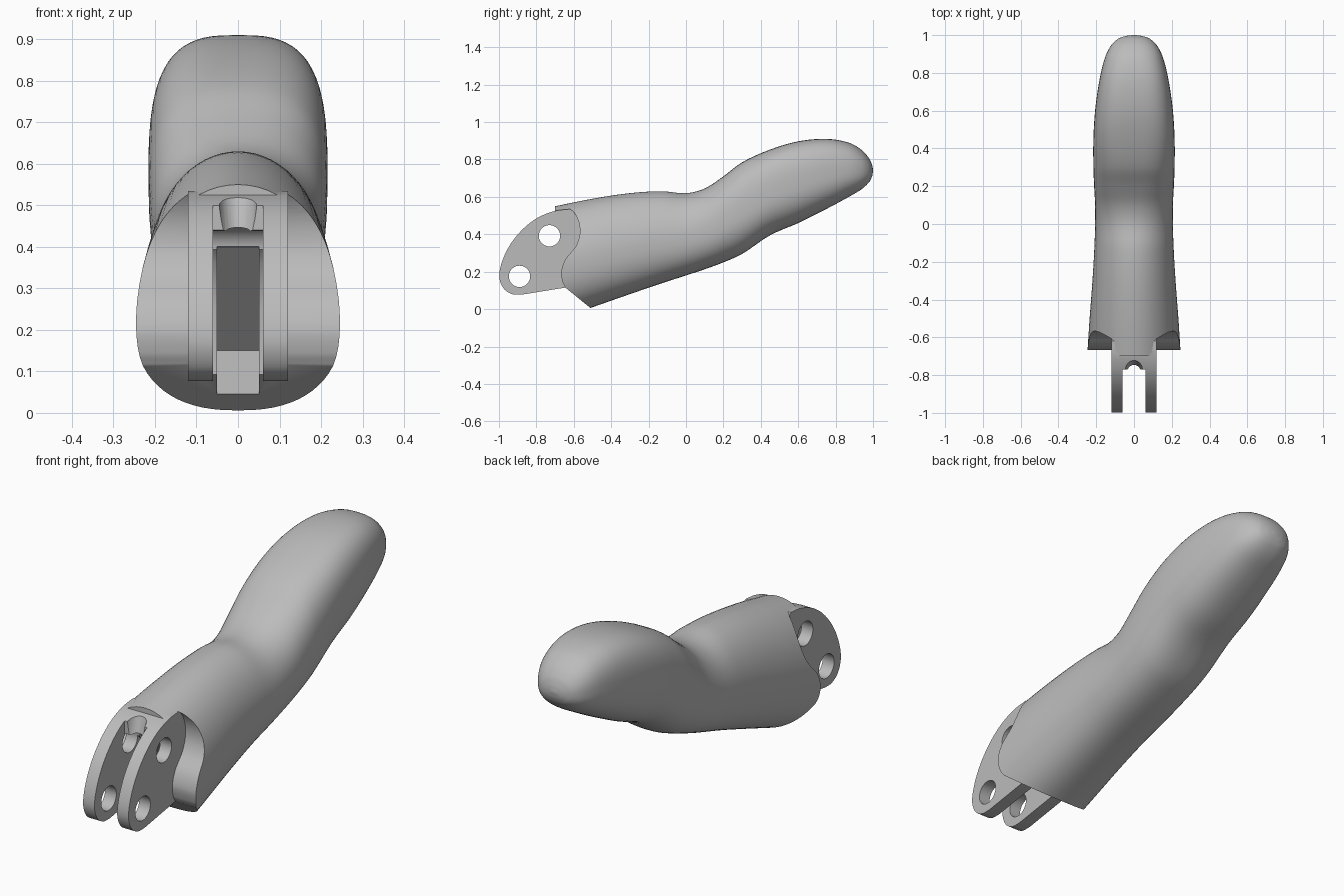
import bpy, bmesh, math

if "Cube" in bpy.data.objects:
    bpy.data.objects.remove(bpy.data.objects["Cube"])

grey = bpy.data.materials.new("matte grey")
grey.use_nodes = True
grey.diffuse_color = (0.5, 0.5, 0.5, 1)
grey.node_tree.nodes["Principled BSDF"].inputs["Base Color"].default_value = (0.5, 0.5, 0.5, 1)


def finish(bm, name):
    bmesh.ops.recalc_face_normals(bm, faces=bm.faces)
    mesh = bpy.data.meshes.new(name)
    bm.to_mesh(mesh)
    bm.free()
    obj = bpy.data.objects.new(name, mesh)
    bpy.context.collection.objects.link(obj)
    mesh.materials.append(grey)
    return obj


def spline(points, steps=6):
    """Smooth curve through rows of numbers; the first number is the parameter."""
    def slope(i, k):
        a, b = points[max(i - 1, 0)], points[min(i + 1, len(points) - 1)]
        return (b[k] - a[k]) / (b[0] - a[0])
    rows = []
    for i, (p, q) in enumerate(zip(points, points[1:])):
        h = q[0] - p[0]
        for s in range(steps):
            t = s / steps
            row = [p[0] + h * t]
            for k in range(1, len(p)):
                row.append((2*t**3 - 3*t*t + 1) * p[k] + (t**3 - 2*t*t + t) * h * slope(i, k)
                           + (3*t*t - 2*t**3) * q[k] + (t**3 - t*t) * h * slope(i + 1, k))
            rows.append(row)
    return rows + [list(points[-1])]


def smooth_path(points):
    """Smooth open path through (y, z) points."""
    dist, rows = 0, []
    for i, p in enumerate(points):
        if i:
            dist += math.dist(p, points[i - 1])
        rows.append((dist, *p))
    return [tuple(r[1:]) for r in spline(rows)]


def slab(name, profile, x0, x1):
    """Extrude a (y, z) profile across x."""
    bm = bmesh.new()
    a = [bm.verts.new((x0, y, z)) for y, z in profile]
    b = [bm.verts.new((x1, y, z)) for y, z in profile]
    n = len(a)
    bm.faces.new(a)
    bm.faces.new(b[::-1])
    for i in range(n):
        bm.faces.new((a[i], b[i], b[(i + 1) % n], a[(i + 1) % n]))
    return finish(bm, name)


def combine(target, tool, operation):
    mod = target.modifiers.new(operation, 'BOOLEAN')
    mod.operation, mod.object, mod.solver = operation, tool, 'EXACT'
    bpy.context.view_layer.objects.active = target
    bpy.ops.object.modifier_apply(modifier=mod.name)
    bpy.data.objects.remove(tool)


# Finger body: y, top z, bottom z, half width, upper roundness
stations = [
    (-0.70, 0.55, -0.06, 0.248, 2.0), (-0.50, 0.59, 0.01, 0.235, 2.0),
    (-0.30, 0.62, 0.08, 0.22, 2.0), (-0.13, 0.63, 0.138, 0.21, 2.0),
    (0.0, 0.62, 0.18, 0.206, 2.1), (0.10, 0.645, 0.213, 0.206, 2.3),
    (0.20, 0.71, 0.25, 0.211, 2.6), (0.30, 0.785, 0.295, 0.215, 2.8),
    (0.45, 0.853, 0.395, 0.215, 3.0), (0.60, 0.897, 0.46, 0.206, 3.0),
    (0.75, 0.91, 0.535, 0.185, 2.9), (0.87, 0.89, 0.60, 0.157, 2.6),
    (0.94, 0.85, 0.642, 0.125, 2.4), (0.98, 0.805, 0.68, 0.085, 2.2),
    (0.995, 0.77, 0.71, 0.045, 2.0), (1.0, 0.745, 0.735, 0.01, 2.0)]

SIDES = 64
bm = bmesh.new()
rings = []
for y, top, bottom, width, round_top in spline(stations, 5):
    middle = bottom + 0.46 * (top - bottom)
    ring = []
    for i in range(SIDES):
        c, s = math.cos(math.tau * i / SIDES), math.sin(math.tau * i / SIDES)
        power = 2 / (round_top if s > 0 else 2.4)
        height = top - middle if s > 0 else middle - bottom
        ring.append(bm.verts.new((math.copysign(abs(c) ** power, c) * width, y,
                                  middle + math.copysign(abs(s) ** power, s) * height)))
    rings.append(ring)
for a, b in zip(rings, rings[1:]):
    for i in range(SIDES):
        j = (i + 1) % SIDES
        bm.faces.new((a[i], a[j], b[j], b[i]))
bm.faces.new(rings[0])
bm.faces.new(rings[-1])
finger = finish(bm, "finger_body")

# S-shaped shoulders either side of the hinge fork
shoulder = smooth_path([(-0.66, 0.56), (-0.61, 0.53), (-0.575, 0.47), (-0.568, 0.40), (-0.59, 0.335),
                        (-0.645, 0.265), (-0.667, 0.20), (-0.66, 0.145), (-0.645, 0.115)])
for side in (-1, 1):
    combine(finger, slab("shoulder_cutter", shoulder + [(-0.8, 0.115), (-0.8, 0.56)],
                         side * 0.12, side * 0.4), 'DIFFERENCE')

# Slanted underside at the front
combine(finger, slab("chin_cutter", [(-0.8, 0.118), (-0.645, 0.115), (-0.51, 0.005), (-0.4, -0.085),
                                     (-0.4, -0.3), (-0.8, -0.3)], -0.5, 0.5), 'DIFFERENCE')

# Hinge fork
tongue = smooth_path([(-0.62, 0.535), (-0.70, 0.525), (-0.79, 0.49), (-0.87, 0.43), (-0.94, 0.345),
                      (-0.985, 0.25), (-0.998, 0.17), (-0.975, 0.11), (-0.93, 0.08), (-0.88, 0.077)])
combine(finger, slab("hinge_fork", tongue + [(-0.645, 0.115), (-0.5, 0.13), (-0.45, 0.3), (-0.55, 0.48)],
                     -0.12, 0.12), 'UNION')

# Slot between the fork plates, then the narrower pocket behind it
combine(finger, slab("slot_cutter", [(-1.1, 0.7), (-0.77, 0.7), (-0.77, 0.44), (-0.70, 0.42), (-0.64, 0.36),
                                     (-0.61, 0.25), (-0.62, 0.05), (-1.1, 0.0)], -0.06, 0.06), 'DIFFERENCE')
combine(finger, slab("pocket_cutter", [(-0.8, 0.42), (-0.67, 0.40), (-0.42, 0.15), (-0.555, 0.05),
                                       (-0.7, -0.06), (-0.8, 0.0)], -0.05, 0.05), 'DIFFERENCE')

# Rounded cord groove at the top of the slot
bm = bmesh.new()
low, high = [], []
for i in range(17):
    a = math.pi * i / 16
    x, d = 0.05 * math.cos(a), 0.05 * math.sin(a)
    low.append(bm.verts.new((0.85 * x, -0.80 + d, 0.435)))
    high.append(bm.verts.new((x, -0.755 + d, 0.57)))
for front, ring, z in ((-0.85, low, 0.435), (-0.85, high, 0.57)):
    k = 0.85 if ring is low else 1
    ring.append(bm.verts.new((-0.05 * k, front, z)))
    ring.append(bm.verts.new((0.05 * k, front, z)))
for i in range(len(low)):
    j = (i + 1) % len(low)
    bm.faces.new((low[i], low[j], high[j], high[i]))
bm.faces.new(low)
bm.faces.new(high)
combine(finger, finish(bm, "groove_cutter"), 'DIFFERENCE')

# Pivot holes through both plates
for y, z in ((-0.73, 0.392), (-0.89, 0.175)):
    circle = [(y + 0.057 * math.cos(math.tau * i / 40), z + 0.057 * math.sin(math.tau * i / 40))
              for i in range(40)]
    combine(finger, slab("pivot_cutter", circle, -0.2, 0.2), 'DIFFERENCE')

# Smooth shading with sharp machined edges
bpy.ops.object.select_all(action='DESELECT')
finger.select_set(True)
bpy.context.view_layer.objects.active = finger
bpy.ops.object.shade_smooth_by_angle(angle=math.radians(32))
